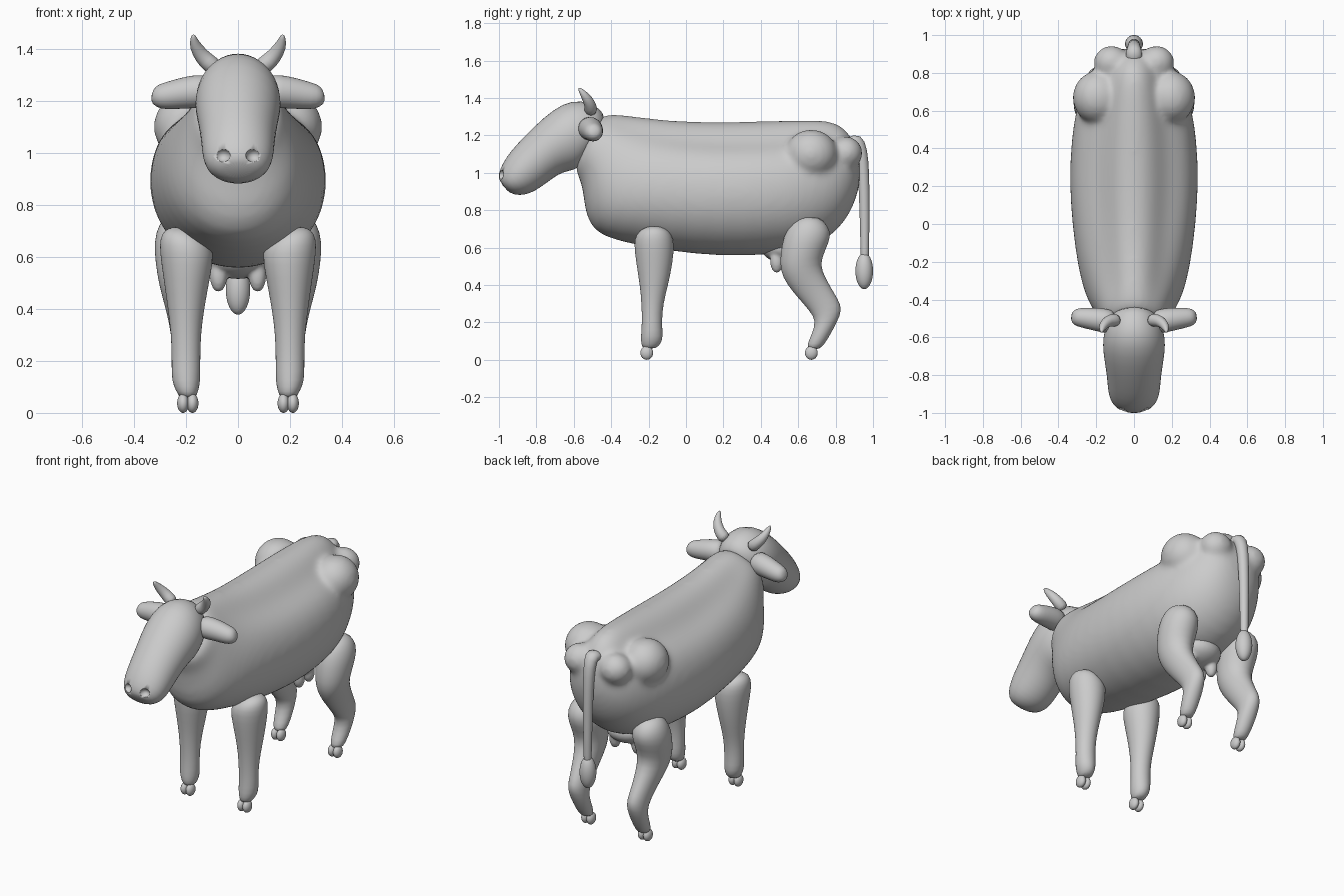
import bpy, bmesh, math
from mathutils import Vector

if "Cube" in bpy.data.objects:
    bpy.data.objects.remove(bpy.data.objects["Cube"])


def finish(name, bm, levels=0):
    bmesh.ops.recalc_face_normals(bm, faces=bm.faces)
    me = bpy.data.meshes.new(name)
    bm.to_mesh(me)
    bm.free()
    for p in me.polygons:
        p.use_smooth = True
    ob = bpy.data.objects.new(name, me)
    bpy.context.collection.objects.link(ob)
    if levels:
        m = ob.modifiers.new("Smooth", 'SUBSURF')
        m.levels = m.render_levels = levels
    return ob


def skin(name, rings, n=24, dent=0.0, egg=0.0):
    """rings: (centre, half axis u, half axis v); dent hollows beside the spine, egg narrows the top"""
    bm = bmesh.new()
    loops = []
    for r, (c, u, v) in enumerate(rings):
        loop = []
        for i in range(n):
            a = 2 * math.pi * i / n
            off = min(a, 2 * math.pi - a) - math.radians(38)
            k = 1 - dent * min(1, r / 6) * math.exp(-(off / 0.33) ** 2)
            w = math.sin(a) * (1 - egg * math.cos(a))
            loop.append(bm.verts.new(c + (u * math.cos(a) + v * w) * k))
        loops.append(loop)
    for a, b in zip(loops, loops[1:]):
        for i in range(n):
            j = (i + 1) % n
            bm.faces.new((a[i], a[j], b[j], b[i]))
    bm.faces.new(loops[0])
    bm.faces.new(loops[-1])
    return finish(name, bm, 1)


def loft(name, rows, sx=1, **kw):
    """rows: (y1, z1, y2, z2, x centre, half width), the two outline points in side view"""
    rings = []
    for y1, z1, y2, z2, x, w in rows:
        p, q = Vector((x * sx, y1, z1)), Vector((x * sx, y2, z2))
        rings.append(((p + q) / 2, (p - q) / 2, Vector((w, 0, 0))))
    return skin(name, rings, **kw)


def tube(name, pts, sx=1):
    """pts: (x, y, z, radius) along a path"""
    ps = [Vector((p[0] * sx, p[1], p[2])) for p in pts]
    rings, last = [], None
    for i, p in enumerate(ps):
        t = (ps[min(i + 1, len(ps) - 1)] - ps[max(i - 1, 0)]).normalized()
        ref = last or (Vector((1, 0, 0)) if abs(t.x) < 0.7 else Vector((0, 1, 0)))
        u = (ref - t * ref.dot(t)).normalized()
        last = u
        rings.append((p, u * pts[i][3], t.cross(u) * pts[i][3]))
    return skin(name, rings, 16)


def ball(name, loc, rad):
    bm = bmesh.new()
    bmesh.ops.create_uvsphere(bm, u_segments=32, v_segments=20, radius=1)
    for v in bm.verts:
        v.co = Vector(loc) + Vector(v.co[k] * rad[k] for k in range(3))
    return finish(name, bm)


def blend(obs, voxel=0.014, repeat=20):
    """Melt overlapping parts into one soft skin"""
    bpy.ops.object.select_all(action='DESELECT')
    for o in obs:
        o.select_set(True)
    bpy.context.view_layer.objects.active = obs[0]
    bpy.ops.object.convert(target='MESH')
    bpy.ops.object.join()
    ob = bpy.context.view_layer.objects.active
    m = ob.modifiers.new("Melt", 'REMESH')
    m.mode, m.voxel_size, m.use_smooth_shade = 'VOXEL', voxel, True
    m = ob.modifiers.new("Soften", 'SMOOTH')
    m.factor, m.iterations = 0.5, repeat


# Body with neck
torso = [loft("body", [
    (-.48, 1.28, -.58, 1.05, 0, .13), (-.44, 1.31, -.60, 1.02, 0, .16),
    (-.38, 1.315, -.55, .94, 0, .185), (-.30, 1.305, -.545, .80, 0, .22),
    (-.20, 1.295, -.50, .685, 0, .258), (-.08, 1.28, -.38, .635, 0, .295),
    (.10, 1.275, -.10, .58, 0, .328), (.25, 1.275, .20, .55, 0, .343),
    (.45, 1.28, .45, .56, 0, .333), (.62, 1.285, .62, .585, 0, .305),
    (.75, 1.285, .75, .635, 0, .26), (.83, 1.26, .85, .735, 0, .21),
    (.89, 1.19, .905, .84, 0, .15), (.93, 1.10, .935, .96, 0, .075)],
    n=36, dent=.13, egg=.07)]

# Hip and pin bones, melted into the body
for sx in (1, -1):
    torso.append(ball("hip", (.195 * sx, .67, 1.10), (.13, .14, .132)))
    torso.append(ball("pin_bone", (.12 * sx, .855, 1.105), (.095, .09, .09)))
blend(torso)

# Head
head = loft("head", [
    (-.425, 1.29, -.48, 1.16, 0, .08), (-.46, 1.35, -.54, 1.06, 0, .135),
    (-.56, 1.393, -.58, 1.02, 0, .16), (-.66, 1.373, -.62, 1.01, 0, .168),
    (-.76, 1.298, -.68, .995, 0, .158), (-.86, 1.20, -.75, .94, 0, .144),
    (-.935, 1.12, -.81, .90, 0, .14), (-.982, 1.05, -.86, .88, 0, .13),
    (-1.003, .995, -.92, .88, 0, .1), (-1.0, .96, -.96, .905, 0, .05)])

# Tail and tuft
tube("tail", [(0, .86, 1.12, .04), (0, .885, 1.165, .046), (0, .914, 1.18, .042),
              (0, .938, 1.12, .034), (0, .95, 1.0, .031), (0, .955, .8, .027),
              (0, .956, .56, .023), (0, .956, .5, .02)])
ball("tail_tuft", (0, .953, .475), (.047, .047, .097))

# Udder with teats
udder = [ball("udder", (0, .54, .60), (.135, .14, .085))]
for sx in (1, -1):
    for y in (.485, .58):
        udder.append(ball("teat", (.075 * sx, y, .53), (.034, .036, .066)))
blend(udder, .008, 6)

for sx, side in ((1, "left"), (-1, "right")):
    # Front leg
    loft("front_leg_" + side, [
        (-.19, .715, -.15, .715, .23, .02), (-.235, .702, -.105, .702, .225, .06),
        (-.268, .67, -.075, .67, .21, .09), (-.28, .62, -.062, .62, .195, .107),
        (-.267, .52, -.07, .52, .197, .09), (-.247, .40, -.095, .40, .2, .07),
        (-.238, .30, -.122, .30, .2, .057),
        (-.235, .20, -.13, .20, .2, .055), (-.242, .12, -.122, .12, .2, .056),
        (-.24, .08, -.135, .085, .195, .042), (-.225, .055, -.16, .06, .193, .03)], sx)

    # Hind leg
    loft("hind_leg_" + side, [
        (.62, .77, .71, .765, .22, .045), (.56, .735, .76, .72, .22, .085),
        (.52, .66, .778, .66, .218, .106), (.505, .57, .745, .585, .218, .1),
        (.50, .48, .715, .51, .215, .09), (.54, .40, .745, .44, .21, .074),
        (.60, .33, .79, .36, .205, .06), (.66, .262, .832, .292, .2, .055),
        (.695, .21, .828, .24, .2, .052), (.675, .14, .78, .15, .197, .05),
        (.645, .08, .74, .08, .195, .042), (.655, .055, .71, .055, .193, .03)], sx)

    # Cloven hooves
    for k in (-1, 1):
        for part, y in (("front", -.21), ("hind", .67)):
            ball(f"{part}_hoof_{side}", (.193 * sx + .018 * k, y, .037), (.023, .034, .037))

    # Ear and horn
    tube("ear_" + side, [(.10, -.525, 1.24, .062), (.16, -.51, 1.235, .066),
                         (.22, -.502, 1.228, .06), (.28, -.495, 1.217, .053),
                         (.315, -.492, 1.217, .044), (.332, -.49, 1.222, .02)], sx)
    tube("horn_" + side, [(.08, -.51, 1.32, .038), (.125, -.508, 1.355, .033),
                          (.153, -.525, 1.39, .028), (.17, -.55, 1.425, .019),
                          (.172, -.575, 1.455, .006)], sx)

    # Nostril hollow
    cutter = ball("nostril_cutter_" + side, (.06 * sx, -1.0, .99), (.03, .035, .027))
    cutter.hide_render = True
    cutter.hide_set(True)
    m = head.modifiers.new("Nostril", 'BOOLEAN')
    m.operation = 'DIFFERENCE'
    m.object = cutter
